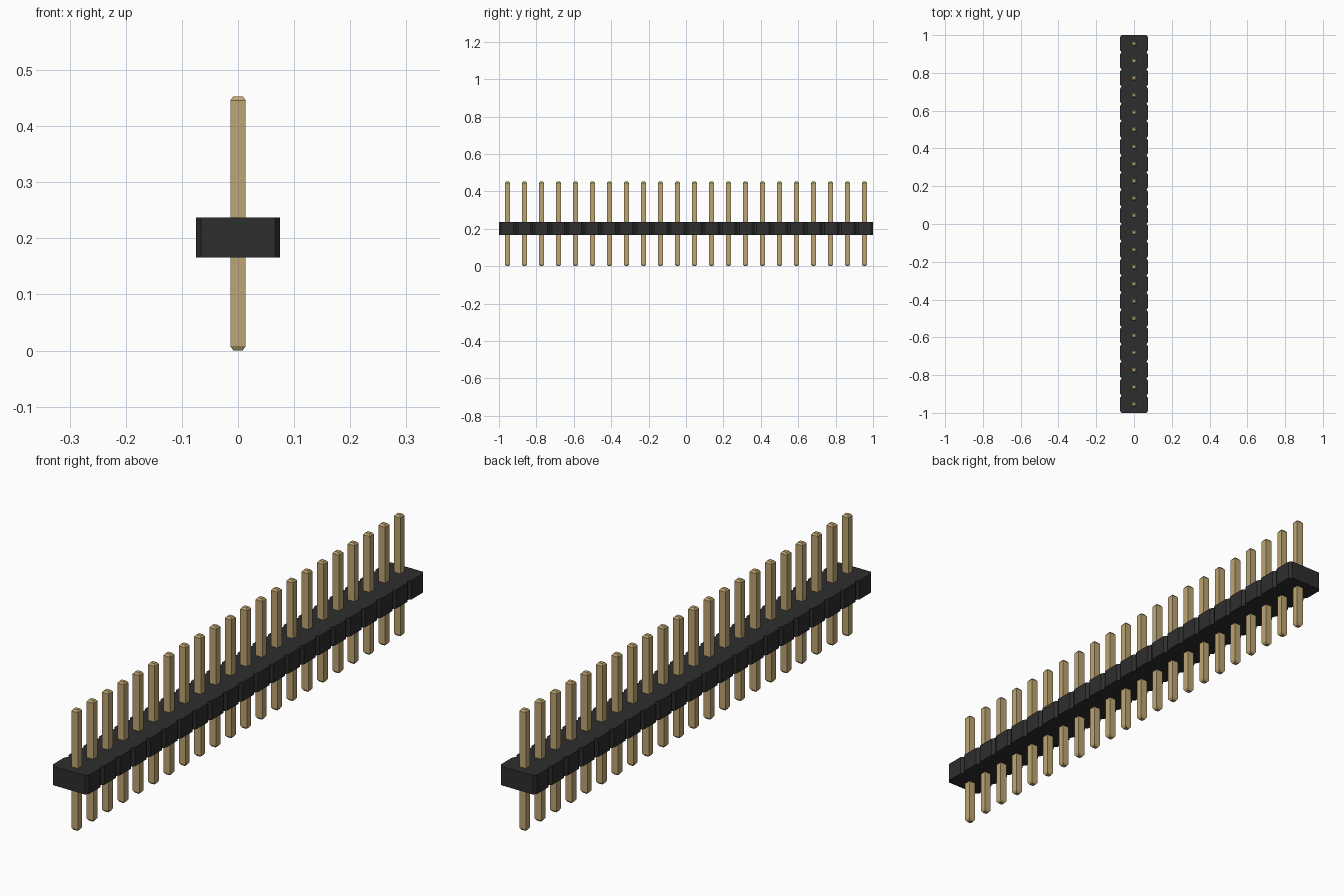
import bpy
import bmesh

cube = bpy.data.objects.get("Cube")
if cube:
    bpy.data.objects.remove(cube, do_unlink=True)

COUNT = 22
PITCH = 2.0 / COUNT


def make_material(name, rgb, roughness):
    mat = bpy.data.materials.new(name)
    mat.use_nodes = True
    mat.diffuse_color = (*rgb, 1)
    bsdf = mat.node_tree.nodes["Principled BSDF"]
    bsdf.inputs["Base Color"].default_value = (*rgb, 1)
    bsdf.inputs["Roughness"].default_value = roughness
    return mat


def make_object(name, bm, mat):
    bmesh.ops.recalc_face_normals(bm, faces=bm.faces[:])
    mesh = bpy.data.meshes.new(name)
    bm.to_mesh(mesh)
    bm.free()
    mesh.materials.append(mat)
    obj = bpy.data.objects.new(name, mesh)
    bpy.context.collection.objects.link(obj)
    return obj


black = make_material("black plastic", (0.027, 0.027, 0.027), 0.6)
brass = make_material("brass", (0.52, 0.38, 0.17), 0.4)

# Housing: notched outline, extruded upward
HALF_W, CUT_X, CUT_Y = 0.075, 0.009, 0.012
Z0, Z1 = 0.166, 0.237
side = []
for i in range(COUNT):
    y = -1 + i * PITCH
    side += [(HALF_W - CUT_X, y), (HALF_W, y + CUT_Y), (HALF_W, y + PITCH - CUT_Y)]
side.append((HALF_W - CUT_X, 1.0))
outline = side + [(-x, y) for x, y in reversed(side)]
bm = bmesh.new()
base = bm.faces.new([bm.verts.new((x, y, Z0)) for x, y in outline])
top = bmesh.ops.extrude_face_region(bm, geom=[base], use_keep_orig=True)["geom"]
bmesh.ops.translate(bm, vec=(0, 0, Z1 - Z0),
                    verts=[g for g in top if isinstance(g, bmesh.types.BMVert)])
make_object("housing", bm, black)

# Pin: square bar with tapered tips, shared by every position
HALF_X, HALF_Y, TIP = 0.0138, 0.0125, 0.6
bm = bmesh.new()
rings = []
for z, s in [(0, TIP), (0.008, 1), (0.446, 1), (0.453, TIP)]:
    rings.append([bm.verts.new((sx * HALF_X * s, sy * HALF_Y * s, z))
                  for sx, sy in [(-1, -1), (1, -1), (1, 1), (-1, 1)]])
for a, b in zip(rings, rings[1:]):
    for i in range(4):
        j = (i + 1) % 4
        bm.faces.new((a[i], a[j], b[j], b[i]))
bm.faces.new(rings[0])
bm.faces.new(rings[-1])
first = make_object("pin_01", bm, brass)
first.location.y = -1 + PITCH / 2
for i in range(1, COUNT):
    pin = bpy.data.objects.new(f"pin_{i + 1:02d}", first.data)
    pin.location.y = -1 + (i + 0.5) * PITCH
    bpy.context.collection.objects.link(pin)
